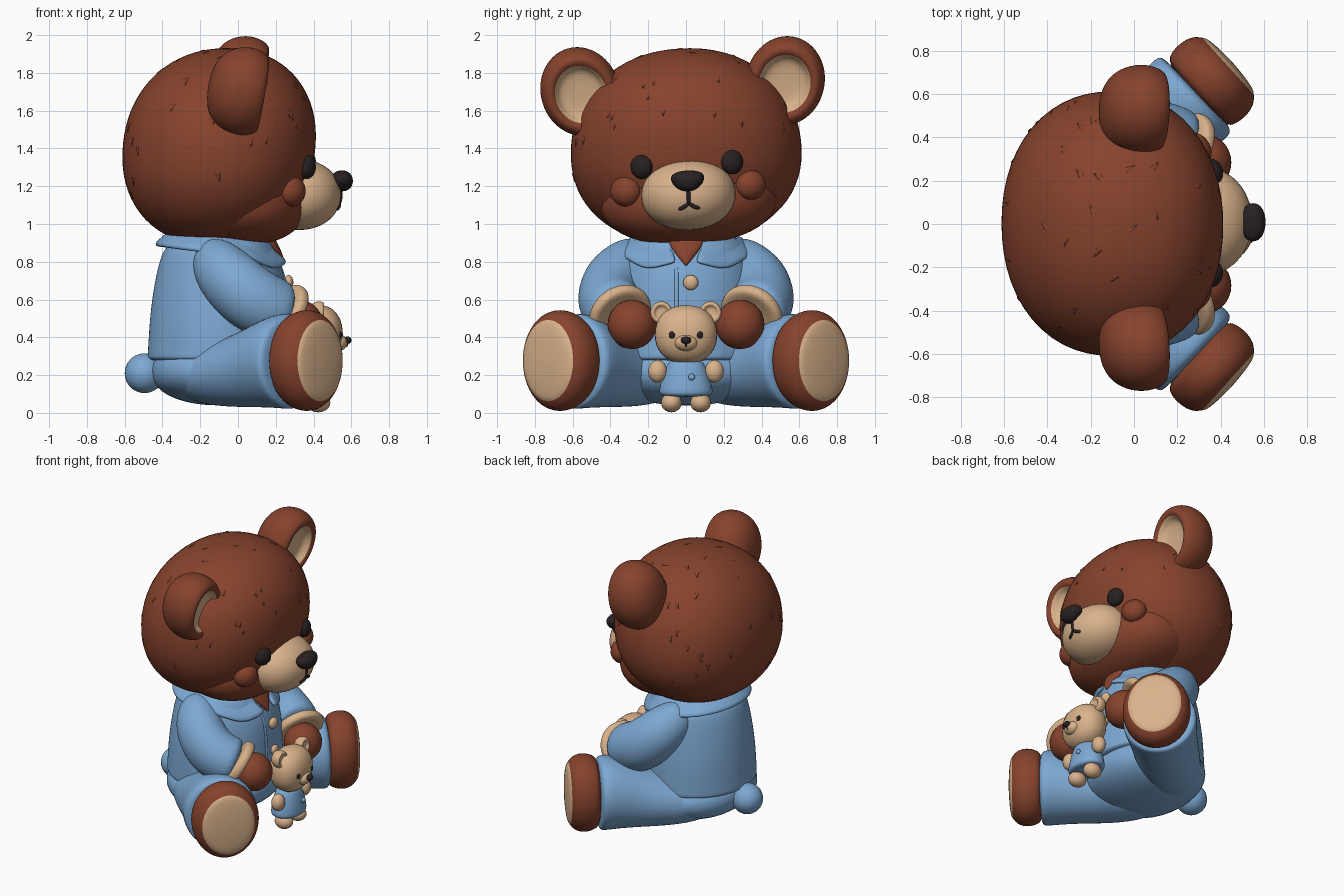
import bpy, bmesh, math, random
from mathutils import Vector, Matrix

if "Cube" in bpy.data.objects:
    bpy.data.objects.remove(bpy.data.objects["Cube"])

random.seed(4)


def mat(name, r, g, b):
    m = bpy.data.materials.new(name)
    m.diffuse_color = (r, g, b, 1)
    m.use_nodes = True
    m.node_tree.nodes["Principled BSDF"].inputs["Base Color"].default_value = m.diffuse_color
    return m


BROWN = mat("brown fur", 0.24, 0.056, 0.026)
BLUE = mat("blue cloth", 0.205, 0.395, 0.65)
CREAM = mat("cream plush", 0.70, 0.45, 0.26)
BLACK = mat("black", 0.022, 0.015, 0.016)
# The head leans a little to one side
ROLL = (Matrix.Translation((0, 0, 1.4)) @ Matrix.Rotation(math.radians(3), 4, 'X')
        @ Matrix.Translation((0, 0, -1.4)))


def finish(name, bm, mats, subsurf=0, head=False, solid=0):
    bmesh.ops.recalc_face_normals(bm, faces=bm.faces)
    for f in bm.faces:
        f.smooth = True
    me = bpy.data.meshes.new(name)
    bm.to_mesh(me)
    bm.free()
    for m in mats:
        me.materials.append(m)
    ob = bpy.data.objects.new(name, me)
    bpy.context.collection.objects.link(ob)
    if head:
        ob.matrix_world = ROLL
    if solid:
        md = ob.modifiers.new("thickness", 'SOLIDIFY')
        md.thickness, md.offset = solid, 0
    if subsurf:
        md = ob.modifiers.new("smooth", 'SUBSURF')
        md.levels = md.render_levels = subsurf
    return ob


def ball(name, c, r, m, p=2.0, seg=28, head=False, taper=0, yaw=0, shear=0):
    """Rounded (super)ellipsoid."""
    bm = bmesh.new()
    bmesh.ops.create_uvsphere(bm, u_segments=seg, v_segments=seg * 2 // 3, radius=1)
    rot = Matrix.Rotation(yaw, 3, 'Z')
    for v in bm.verts:
        n = v.co / sum(abs(k) ** p for k in v.co) ** (1 / p)
        v.co = Vector(c) + rot @ Vector((n.x * r[0] + shear * n.z, n.y * r[1] * (1 - taper * n.z), n.z * r[2]))
    return finish(name, bm, [m], head=head)


def tube(name, pts, radii, mats, idx=None, hint=(0, 0, 1), axis=None, seg=20, sub=2, head=False, xf=None):
    """Elliptical rings lofted along a path; idx gives the material of each span."""
    bm = bmesh.new()
    pts = [Vector(p) for p in pts]
    rings = []
    for i, p in enumerate(pts):
        t = Vector(axis) if axis else pts[min(i + 1, len(pts) - 1)] - pts[max(i - 1, 0)]
        t.normalize()
        u = t.cross(Vector(hint)).normalized()
        w = u.cross(t)
        ring = []
        for k in range(seg):
            a = 2 * math.pi * k / seg
            co = p + u * (radii[i][0] * math.cos(a)) + w * (radii[i][1] * math.sin(a))
            ring.append(bm.verts.new(xf @ co if xf else co))
        rings.append(ring)
    for i in range(len(rings) - 1):
        for k in range(seg):
            j = (k + 1) % seg
            f = bm.faces.new((rings[i][k], rings[i][j], rings[i + 1][j], rings[i + 1][k]))
            f.material_index = idx[i] if idx else 0
    bm.faces.new(rings[0]).material_index = idx[0] if idx else 0
    bm.faces.new(rings[-1]).material_index = idx[-1] if idx else 0
    return finish(name, bm, mats, sub, head)


# Head with a fuller chin and short tufts of fur
HC, HR, HP, TAPER, SHEAR = Vector((-0.10, 0, 1.41)), (0.51, 0.61, 0.52), 2.15, 0.05, 0.04
ball("head", HC, HR, BROWN, HP, 56, True, TAPER, shear=SHEAR)
ball("chin", (0.04, 0, 1.13), (0.335, 0.47, 0.24), BROWN, 2.2, 40, True)
bm = bmesh.new()
for i in range(90):
    n = Vector([random.gauss(0, 1) for k in range(3)]).normalized()
    if n.z < -0.5 or (n.x > 0.6 and n.z < 0.15):
        continue
    q = n / sum(abs(k) ** HP for k in n) ** (1 / HP)
    pos = HC + Vector((q.x * HR[0] + SHEAR * q.z, q.y * HR[1] * (1 - TAPER * q.z), q.z * HR[2])) - n * 0.006
    down = Vector((random.uniform(-.4, .4), random.uniform(-.4, .4), -1))
    d = (down - n * down.dot(n)).normalized() + n * 0.4
    m = Matrix.Translation(pos) @ d.to_track_quat('Z', 'Y').to_matrix().to_4x4()
    bmesh.ops.create_cone(bm, segments=8, radius1=0.018, radius2=0.001, depth=0.045, matrix=m)
finish("fur_tufts", bm, [BROWN], head=True)

# Ears: turned cups with a cream lining
PROFILE = [(.05, -.16), (.5, -.15), (.86, -.095), (1.03, 0), (1.0, .085), (.84, .145),
           (.64, .13), (.56, .085), (.3, .075), (.03, .075)]
for s, side in ((1, "left"), (-1, "right")):
    xf = (Matrix.Translation((0, s * 0.545, 1.735)) @ Matrix.Rotation(s * -0.25, 4, 'X')
          @ Matrix.Rotation(0.17, 4, 'Y'))
    tube(side + "_ear", [(x, 0, 0) for r, x in PROFILE], [(r * .21, r * .24) for r, x in PROFILE],
         [BROWN, CREAM], [0] * 6 + [1] * 3, axis=(1, 0, 0), head=True, xf=xf)
    ball(side + "_eye", (0.365, s * 0.24, 1.315), (0.045, 0.06, 0.064), BLACK, head=True, yaw=s * 0.4)
    ball(side + "_cheek", (0.285, s * 0.33, 1.19), (0.07, 0.085, 0.08), BROWN, head=True, yaw=s * 0.5)

# Muzzle, nose and mouth
MC, MR = (0.32, 0, 1.155), (0.225, 0.25, 0.187)
ball("muzzle", MC, MR, CREAM, 2.1, 36, True)
ball("nose", (0.55, 0, 1.228), (0.058, 0.085, 0.055), BLACK, 2.2, head=True, taper=-0.25)


def on_muzzle(y, z):
    k = 1 - abs(y / MR[1]) ** 2.1 - abs((z - MC[2]) / MR[2]) ** 2.1
    return (MC[0] + MR[0] * k ** (1 / 2.1), y, z)


for name, line in (("mouth_stem", [(0, 1.19), (0, 1.15), (0, 1.10)]),
                   ("mouth_left", [(0, 1.11), (.025, 1.09), (.06, 1.078)]),
                   ("mouth_right", [(0, 1.11), (-.025, 1.09), (-.06, 1.078)])):
    tube(name, [on_muzzle(*p) for p in line], [(.012, .012)] * 3, [BLACK],
         hint=(1, 0, 0), seg=8, sub=1, head=True)

# Shirt, neck and trousers seat
tube("shirt", [(-.1, 0, .27), (-.1, 0, .285), (-.1, 0, .31), (-.1, 0, .5), (-.09, 0, .7),
               (-.11, 0, .86), (-.12, 0, .95)],
     [(.36, .33), (.41, .385), (.405, .38), (.40, .37), (.375, .355), (.34, .305), (.28, .25)],
     [BLUE], hint=(1, 0, 0), seg=28)
ball("neck", (0.0, 0, 0.90), (0.18, 0.13, 0.10), BROWN)
tube("neck_opening", [(.16, 0, .93), (.17, 0, .91), (.205, 0, .85), (.237, 0, .79), (.24, 0, .78)],
     [(.07, .02), (.105, .03), (.065, .028), (.012, .015), (.004, .005)], [BROWN], hint=(1, 0, 0), seg=12)
ball("trousers_seat", (-0.1, 0, 0.22), (0.36, 0.42, 0.18), BLUE, 2.15, 40)
ball("tail", (-0.495, 0, 0.21), (0.105, 0.105, 0.105), BLUE)
ball("shirt_button_top", (0.268, 0.025, 0.69), (0.025, 0.04, 0.04), CREAM)
ball("shirt_button_low", (0.28, 0.025, 0.50), (0.02, 0.035, 0.035), CREAM)
tube("shirt_placket", [(.205, -.05, .82), (.258, -.05, .7), (.266, -.05, .55), (.27, -.05, .3)],
     [(.012, .008)] * 4, [BLUE], hint=(1, 0, 0), seg=8, sub=1)

# Collar: a turned-down band with two points at the front
bm = bmesh.new()
rows = []
N = 40
for i in range(N + 1):
    row = []
    for j in range(4):
        f = j / 3
        a0 = 0.30 - 0.17 * f
        a = a0 + (2 * math.pi - 2 * a0) * i / N
        off = min(a, 2 * math.pi - a)
        front = (1 + math.cos(a)) / 2
        dip = math.exp(-((off - 0.6) / 0.35) ** 2)
        rx = .24 + .02 * front + f * (.08 + .04 * front)
        ry = .27 + f * .095
        z = .955 - .05 * front - f * (.07 + .03 * front + .05 * dip)
        row.append(bm.verts.new((-.115 + rx * math.cos(a), ry * math.sin(a), z)))
    rows.append(row)
for i in range(N):
    for j in range(3):
        bm.faces.new((rows[i][j], rows[i + 1][j], rows[i + 1][j + 1], rows[i][j + 1]))
finish("collar", bm, [BLUE], 1, solid=0.03)

# Arms and legs on both sides
for s, side in ((1, "left"), (-1, "right")):
    tube(side + "_sleeve", [(-.17, s * .22, .87), (-.13, s * .29, .81), (-.04, s * .385, .70),
                            (.07, s * .415, .60), (.18, s * .385, .55), (.24, s * .35, .525)],
         [(.06, .08), (.14, .14), (.17, .175), (.175, .18), (.17, .17), (.165, .165)], [BLUE])
    ax = Vector((.72, -s * .38, -.5)).normalized()
    c = Vector((.245, s * .35, .525))
    offs = (-.035, -.03, 0, .03, .04, .02)
    tube(side + "_cuff", [c + ax * o for o in offs],
         [(r, r) for r in (.12, .17, .178, .172, .14, .08)], [CREAM], axis=ax)
    ball(side + "_hand", (.325, s * .285, .468), (.125, .13, .13), BROWN)
    tube(side + "_trouser_leg", [(-.30, s * .08, .2), (-.22, s * .14, .2), (-.06, s * .29, .205),
                                 (.1, s * .43, .24), (.23, s * .55, .272), (.285, s * .60, .274),
                                 (.295, s * .61, .274)],
         [(.1, .08), (.19, .15), (.215, .178), (.22, .215), (.247, .255), (.252, .26), (.2, .2)], [BLUE])
    d = Vector((.74, s * .67, 0))
    c = Vector((.298, s * .606, .277))
    offs = (-.02, .02, .09, .155, .188, .198, .208, .212)
    tube(side + "_foot", [c + d * o for o in offs],
         [(.19, .22), (.222, .255), (.23, .275), (.215, .257), (.175, .212), (.16, .194), (.1, .12), (.01, .012)],
         [BROWN, CREAM], [0] * 4 + [1] * 3, axis=d, seg=28)

# Small toy bear held between the paws
ball("toy_head", (.43, 0, .415), (.125, .165, .155), CREAM, 2.2)
ball("toy_muzzle", (.53, 0, .372), (.05, .062, .045), CREAM)
ball("toy_nose", (.58, 0, .385), (.022, .028, .02), BLACK, seg=14)
tube("toy_mouth", [(.582, 0, .375), (.58, 0, .36), (.572, 0, .348)], [(.005, .005)] * 3, [BLACK],
     hint=(1, 0, 0), seg=6, sub=1)
tube("toy_dress", [(.41, 0, z) for z in (.085, .095, .13, .2, .26, .29)],
     [(.10, .08), (.145, .105), (.142, .105), (.125, .095), (.10, .08), (.07, .06)], [BLUE], hint=(1, 0, 0))
ball("toy_button", (.508, .03, .19), (.014, .018, .018), BLUE, seg=14)
for s, side in ((1, "left"), (-1, "right")):
    tube("toy_%s_ear" % side, [(.42 + x * .27, s * .13, .53) for r, x in PROFILE],
         [(r * .06, r * .062) for r, x in PROFILE], [CREAM], axis=(1, 0, 0), seg=14, sub=1)
    ball("toy_%s_eye" % side, (.535, s * .07, .412), (.016, .021, .023), BLACK, seg=14)
    ball("toy_%s_arm" % side, (.43, s * .15, .22), (.045, .05, .06), CREAM, seg=18)
    ball("toy_%s_foot" % side, (.425, s * .077, .055), (.065, .055, .052), CREAM, seg=18)
